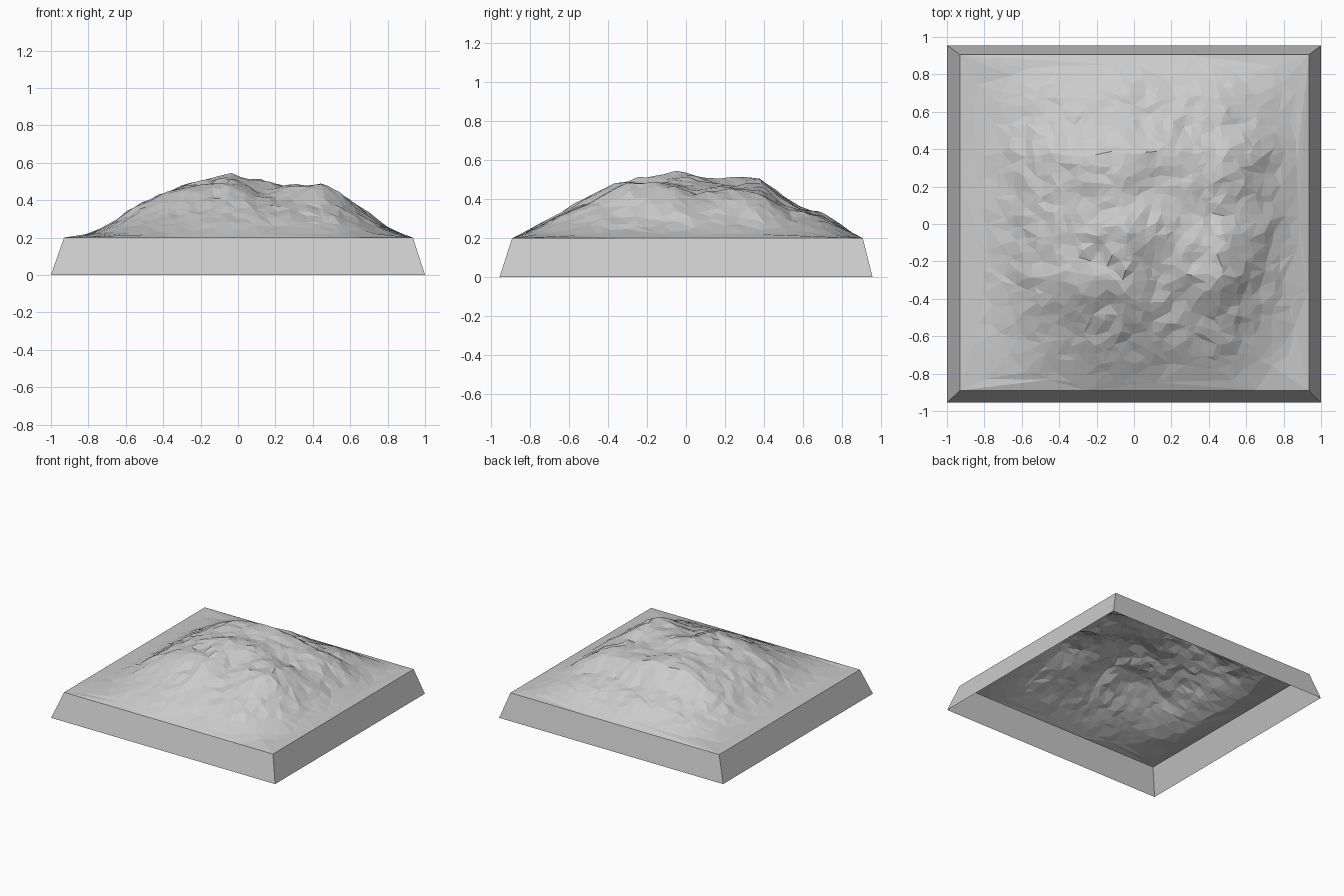
import bpy
import bmesh
import random
from math import exp
from mathutils import Vector, noise
from mathutils.geometry import delaunay_2d_cdt

if "Cube" in bpy.data.objects:
    bpy.data.objects.remove(bpy.data.objects["Cube"], do_unlink=True)

random.seed(4)
RIM = 0.2
PEAK = 0.34
X0, X1, Y0, Y1 = -0.93, 0.935, -0.89, 0.905

stone = bpy.data.materials.new("stone grey")
stone.use_nodes = True
stone.diffuse_color = (0.6, 0.6, 0.6, 1)
stone.node_tree.nodes["Principled BSDF"].inputs["Base Color"].default_value = (0.6, 0.6, 0.6, 1)

# Skyline of the hill along each axis, as (position, height above rim)
SKY_X = [(X0, 0), (-0.79, 0.022), (-0.68, 0.08), (-0.52, 0.19), (-0.28, 0.285), (-0.05, PEAK),
         (0.13, 0.305), (0.21, 0.29), (0.46, 0.285), (0.57, 0.225), (0.65, 0.16), (0.81, 0.045), (X1, 0)]
SKY_Y = [(Y0, 0), (-0.8, 0.045), (-0.65, 0.13), (-0.47, 0.22), (-0.29, 0.29), (-0.04, PEAK),
         (0.15, 0.31), (0.38, 0.305), (0.53, 0.19), (0.69, 0.13), (0.84, 0.035), (Y1, 0)]


def sample(profile, t):
    for (a, u), (b, v) in zip(profile, profile[1:]):
        if t <= b:
            return (u + (v - u) * (t - a) / (b - a)) / PEAK
    return 0


def bump(x, y, cx, cy, rx, ry):
    return exp(-((x - cx) / rx) ** 2 - ((y - cy) / ry) ** 2)


def mound(x, y):
    return PEAK * sample(SKY_X, x) * sample(SKY_Y, y)


def height(x, y):
    h = mound(x, y)
    mask = min(1, h / 0.12)
    h += 0.035 * bump(x, y, 0.46, -0.28, 0.15, 0.15)     # south-east knoll
    h += 0.015 * bump(x, y, 0.1, 0.4, 0.14, 0.1)         # north knoll
    h += 0.025 * bump(x, y, -0.25, 0.24, 0.16, 0.15)     # north-west shoulder
    h += 0.03 * bump(x, y, -0.27, -0.35, 0.22, 0.15)     # south-west shoulder
    h -= 0.04 * bump(x, y, 0.42, 0.07, 0.16, 0.1)        # east gully
    h -= 0.02 * bump(x, y, 0.45, 0.42, 0.12, 0.12)       # north-east hollow
    h -= 0.03 * bump(x, y, 0.13, -0.22, 0.07, 0.12)      # south gully
    p = Vector((x, y, 0.3))
    rough = 0.012 * noise.noise(p * 5) + 0.02 * noise.noise(p * 13)
    return RIM + max(0, h + mask * rough)


def build(name, bm):
    mesh = bpy.data.meshes.new(name)
    bm.to_mesh(mesh)
    bm.free()
    mesh.materials.append(stone)
    obj = bpy.data.objects.new(name, mesh)
    bpy.context.collection.objects.link(obj)


# Scattered survey points: dense on the hill, sparse on the flat margin
points = [Vector(p) for p in ((X0, Y0), (X1, Y0), (X1, Y1), (X0, Y1),
                              (-0.25, Y0), (0.65, Y0), (X1, -0.35), (X0, 0.2), (0.3, Y1))]
step = 0.053
for i in range(-17, 18):
    for j in range(-17, 18):
        x = i * step + random.uniform(-0.4, 0.4) * step
        y = j * step + random.uniform(-0.4, 0.4) * step
        rise = mound(x, y)
        keep = 1 if rise > 0.06 else 0.5 if rise > 0.015 else 0.14
        if random.random() < keep and X0 + 0.05 < x < X1 - 0.05 and Y0 + 0.04 < y < Y1 - 0.04:
            points.append(Vector((x, y)))

verts, _, tris, *_ = delaunay_2d_cdt(points, [], [], 0, 1e-5)

# Faceted hill
bm = bmesh.new()
vs = [bm.verts.new((p.x, p.y, height(p.x, p.y))) for p in verts]
for tri in tris:
    bm.faces.new([vs[k] for k in tri])
bm.normal_update()
for f in bm.faces:
    if f.normal.z < 0:
        f.normal_flip()
build("hill_terrain", bm)

# Sloping skirt, open underneath
bm = bmesh.new()
low = [bm.verts.new((x, y, 0)) for x, y in ((-1, -0.955), (1, -0.955), (1, 0.955), (-1, 0.955))]
top = [bm.verts.new((x, y, RIM)) for x, y in ((X0, Y0), (X1, Y0), (X1, Y1), (X0, Y1))]
for k in range(4):
    n = (k + 1) % 4
    bm.faces.new((low[k], low[n], top[n], top[k]))
build("base_skirt", bm)
